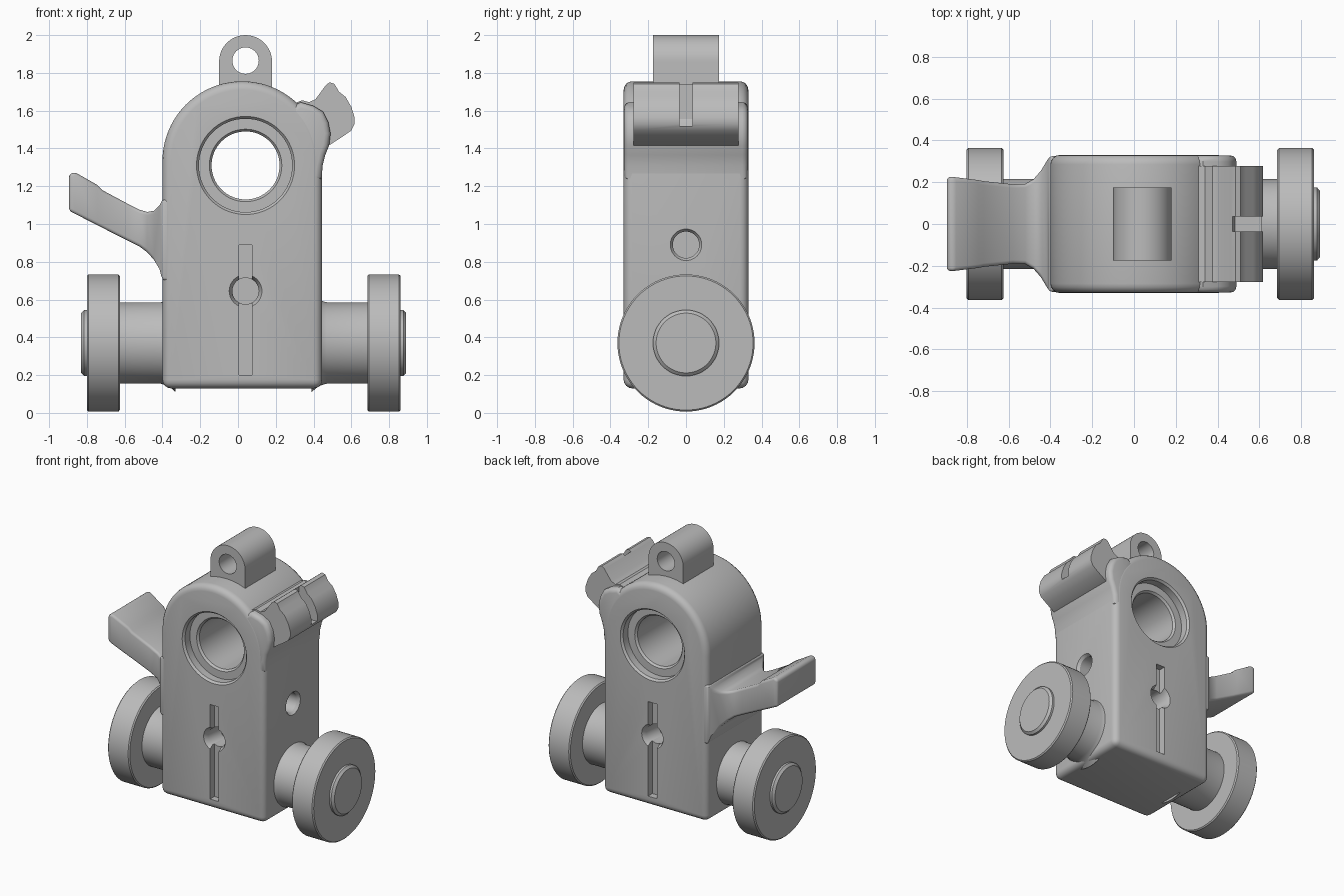
import bpy, bmesh
from math import sin, cos, pi, radians
from mathutils import Matrix

cube = bpy.data.objects.get("Cube")
if cube:
    bpy.data.objects.remove(cube, do_unlink=True)

grey = bpy.data.materials.new("plain grey")
grey.use_nodes = True
COLOUR = (0.5, 0.5, 0.5, 1)
grey.diffuse_color = COLOUR
grey.node_tree.nodes["Principled BSDF"].inputs["Base Color"].default_value = COLOUR

CX = 0.035      # centre line of the body
AXLE_Z = 0.37


def finish(name, bm):
    bmesh.ops.recalc_face_normals(bm, faces=bm.faces)
    mesh = bpy.data.meshes.new(name)
    bm.to_mesh(mesh)
    bm.free()
    ob = bpy.data.objects.new(name, mesh)
    bpy.context.collection.objects.link(ob)
    mesh.materials.append(grey)
    return ob


def loft(name, rings):
    """Skin matching rings of points and cap both ends."""
    bm = bmesh.new()
    loops = [[bm.verts.new(p) for p in ring] for ring in rings]
    n = len(loops[0])
    for a, b in zip(loops, loops[1:]):
        for i in range(n):
            j = (i + 1) % n
            bm.faces.new((a[i], a[j], b[j], b[i]))
    bm.faces.new(loops[0])
    bm.faces.new(loops[-1])
    return finish(name, bm)


def prism(name, outline, half):
    """Extrude an x-z outline equally to front and back."""
    return loft(name, [[(x, y, z) for x, z in outline] for y in (-half, half)])


def lathe(name, profile, axis, centre, n=64):
    """Turn (distance along axis, radius) pairs about the x or y axis."""
    cx, cy, cz = centre
    rings = []
    for d, r in profile:
        ring = []
        for i in range(n):
            u, v = r * cos(2 * pi * i / n), r * sin(2 * pi * i / n)
            ring.append((cx + d, cy + u, cz + v) if axis == "x" else (cx + u, cy + d, cz + v))
        rings.append(ring)
    return loft(name, rings)


def box(name, lo, hi):
    rings = [[(x, lo[1], z), (x, hi[1], z), (x, hi[1], z2), (x, lo[1], z2)]
             for x, z, z2 in ((lo[0], lo[2], hi[2]), (hi[0], lo[2], hi[2]))]
    return loft(name, rings)


def apply(ob, mod):
    bpy.context.view_layer.objects.active = ob
    bpy.ops.object.modifier_apply(modifier=mod.name)


def bevel(ob, width, segments=4, angle=40):
    mod = ob.modifiers.new("round", "BEVEL")
    mod.width, mod.segments = width, segments
    mod.limit_method = "ANGLE"
    mod.angle_limit = radians(angle)
    apply(ob, mod)


def cut(ob, *cutters):
    for c in cutters:
        mod = ob.modifiers.new("cut", "BOOLEAN")
        mod.operation, mod.solver, mod.object = "DIFFERENCE", "EXACT", c
        apply(ob, mod)
        bpy.data.objects.remove(c, do_unlink=True)


def arch(cx, cz, r, bottom, n=40):
    pts = [(cx + r * cos(pi * i / n), cz + r * sin(pi * i / n)) for i in range(n + 1)]
    return pts + [(cx - r, bottom), (cx + r, bottom)]


# Arched body with stepped bore, front and back slots and pin holes
body = prism("body", arch(0.0225, 1.333, 0.4225, 0.13), 0.33)
bevel(body, 0.045)
half_bore = [(-0.36, 0.285), (-0.315, 0.247), (-0.26, 0.247), (-0.26, 0.192), (-0.245, 0.18)]
bore = half_bore + [(-d, r) for d, r in reversed(half_bore)]
cut(body, lathe("bore_cutter", bore, "y", (0.04, 0, 1.31)))
for s in (-1, 1):
    y0, y1 = sorted((s * 0.28, s * 0.4))
    cut(body,
        box("slot_cutter", (0.005, y0, 0.2), (0.075, y1, 0.89)),
        lathe("pin_cutter", [(s * 0.16, 0.07), (s * 0.30, 0.07), (s * 0.35, 0.098)],
              "y", (0.04, 0, 0.645), 40))
cut(body, lathe("side_pin_cutter", [(0.28, 0.07), (0.425, 0.07), (0.47, 0.1)],
                "x", (0, 0, 0.89), 40))

# Top lug with eye
lug = prism("top_lug", arch(0.04, 1.86, 0.14, 1.65, 24), 0.175)
cut(lug, lathe("eye_cutter", [(-0.3, 0.07), (0.3, 0.07)], "y", (0.04, 0, 1.865), 40))

# Axles, wheels and hub caps on both sides
for side, s in (("right", -1), ("left", 1)):
    flare = [(0.36, 0.26), (0.38, 0.242), (0.405, 0.226), (0.44, 0.215), (0.70, 0.215)]
    for part, prof in (
            ("axle", flare),
            ("wheel", [(0.655, 0.355), (0.663, 0.363), (0.822, 0.363), (0.83, 0.355)]),
            ("hub_cap", [(0.80, 0.175), (0.845, 0.175), (0.86, 0.158)])):
        lathe(f"{side}_{part}", [(s * d, r) for d, r in prof], "x", (0.03, 0, AXLE_Z), 80)

# Side lever: stations of x, top, bottom, half width
stations = [(-0.895, 1.262, 1.07, 0.225), (-0.865, 1.275, 1.055, 0.225),
            (-0.745, 1.207, 0.994, 0.21), (-0.72, 1.18, 0.981, 0.205),
            (-0.58, 1.105, 0.91, 0.19), (-0.52, 1.075, 0.88, 0.192),
            (-0.48, 1.064, 0.85, 0.215), (-0.445, 1.07, 0.81, 0.255),
            (-0.415, 1.10, 0.76, 0.305), (-0.40, 1.13, 0.70, 0.325),
            (-0.33, 1.13, 0.70, 0.325)]
lever = loft("side_lever", [[(x, -w, b), (x, w, b), (x, w, t), (x, -w, t)]
                            for x, t, b, w in stations])
bevel(lever, 0.02, 3, 50)

# Notched catch with a wide root that blends into the body
catch = prism("catch", [(0.25, 1.62), (0.34, 1.655), (0.375, 1.645), (0.41, 1.66),
                        (0.465, 1.735), (0.485, 1.75), (0.51, 1.742), (0.535, 1.70),
                        (0.57, 1.672), (0.60, 1.62), (0.617, 1.565), (0.617, 1.53),
                        (0.60, 1.495), (0.55, 1.46), (0.48, 1.415), (0.30, 1.38)], 0.278)
cut(catch, box("notch_cutter", (0.47, -0.035, 1.52), (0.75, 0.035, 1.9)))
root = prism("catch_root", [(0.25, 1.60), (0.33, 1.645), (0.40, 1.625), (0.45, 1.595),
                            (0.478, 1.54), (0.49, 1.48), (0.482, 1.415), (0.462, 1.365),
                            (0.448, 1.31), (0.443, 1.24), (0.38, 1.2)], 0.328)
bevel(root, 0.03, 3, 60)

# Smooth curved surfaces, keep hard edges
bpy.ops.object.select_all(action="DESELECT")
for ob in bpy.context.collection.objects:
    if ob.type == "MESH" and grey.name in ob.data.materials:
        ob.select_set(True)
        bpy.context.view_layer.objects.active = ob
bpy.ops.object.shade_smooth_by_angle(angle=radians(32))
